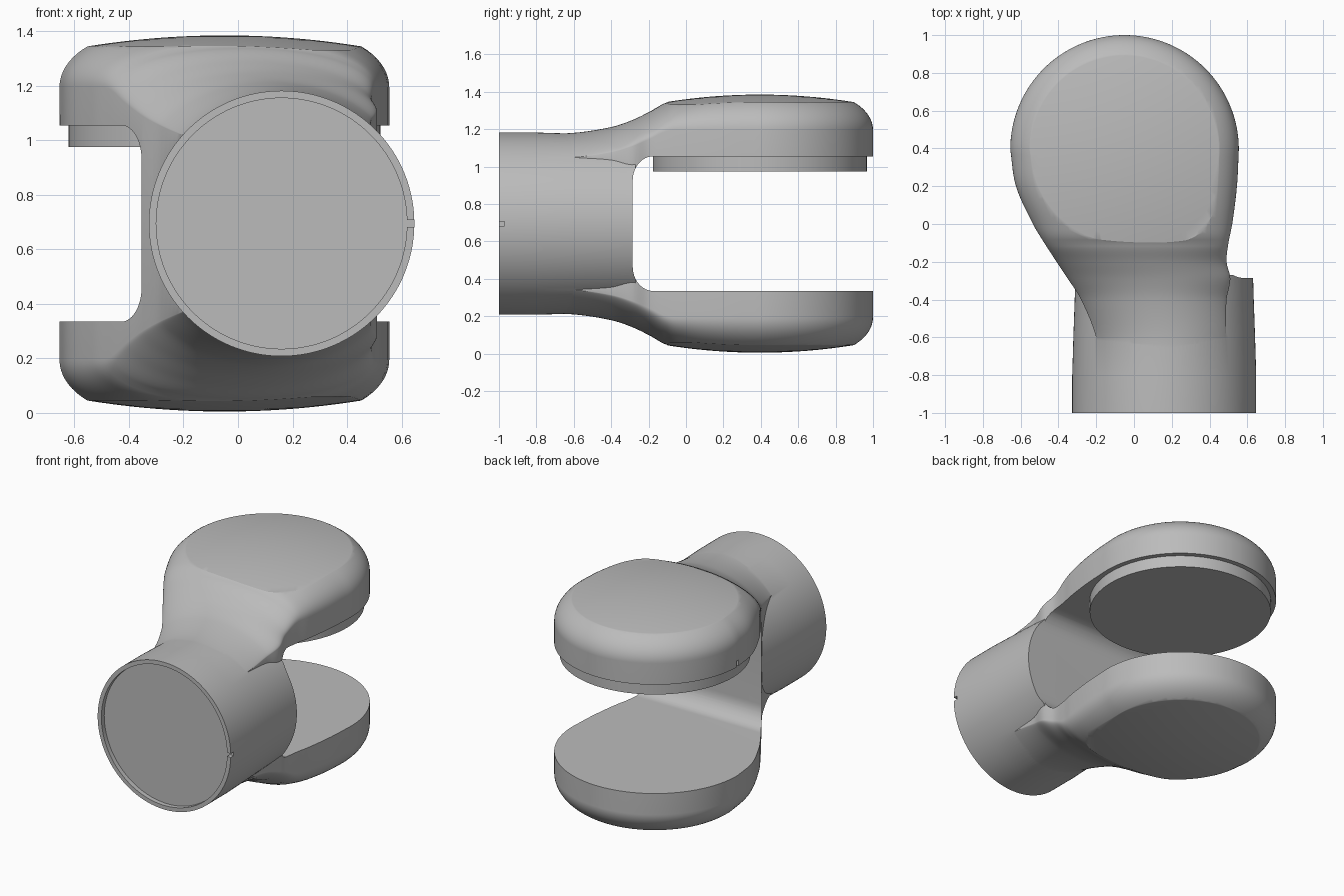
import bpy, bmesh, math
from mathutils import Matrix, Vector

cube = bpy.data.objects.get("Cube")
if cube:
    bpy.data.objects.remove(cube)

MID = 0.695                      # height of the symmetry plane
HEAD = Vector((-0.05, 0.395, 0))  # joint axis
R = 0.605                        # head radius
TUBE_X, TUBE_R = 0.16, 0.487

grey = bpy.data.materials.new("light_grey")
grey.use_nodes = True
COLOR = (0.5, 0.5, 0.5, 1)
grey.diffuse_color = COLOR
grey.node_tree.nodes["Principled BSDF"].inputs["Base Color"].default_value = COLOR


def make(name, bm):
    bmesh.ops.recalc_face_normals(bm, faces=bm.faces)
    mesh = bpy.data.meshes.new(name)
    bm.to_mesh(mesh)
    bm.free()
    mesh.materials.append(grey)
    ob = bpy.data.objects.new(name, mesh)
    bpy.context.collection.objects.link(ob)
    return ob


def loft(name, loops):
    bm = bmesh.new()
    rows = [[bm.verts.new(p) for p in loop] for loop in loops]
    n = len(rows[0])
    for a, b in zip(rows, rows[1:]):
        for i in range(n):
            j = (i + 1) % n
            bm.faces.new((a[i], a[j], b[j], b[i]))
    bm.faces.new(rows[0])
    bm.faces.new(rows[-1])
    return make(name, bm)


def lathe(name, profile, center, along_y=False, sides=128):
    """Turn (radius, distance) pairs around z, or around y."""
    turn = Matrix.Rotation(-math.pi / 2, 3, 'X') if along_y else Matrix.Identity(3)
    ring = [(math.cos(2 * math.pi * i / sides), math.sin(2 * math.pi * i / sides))
            for i in range(sides)]
    return loft(name, [[turn @ Vector((r * c, r * s, d)) + Vector(center)
                        for c, s in ring] for r, d in profile])


def box(name, center, size):
    bm = bmesh.new()
    bmesh.ops.create_cube(bm, size=1, matrix=Matrix.Translation(center) @ Matrix.Diagonal((*size, 1)))
    return make(name, bm)


def boolean(ob, other, operation):
    bpy.ops.object.select_all(action='DESELECT')
    bpy.context.view_layer.objects.active = ob
    ob.select_set(True)
    mod = ob.modifiers.new("cut", 'BOOLEAN')
    mod.object, mod.operation, mod.solver = other, operation, 'EXACT'
    bpy.ops.object.modifier_apply(modifier=mod.name)
    bpy.data.objects.remove(other)


def smooth(ob, angle=25):
    bpy.ops.object.select_all(action='DESELECT')
    bpy.context.view_layer.objects.active = ob
    ob.select_set(True)
    bpy.ops.object.shade_smooth_by_angle(angle=math.radians(angle))


# Neck stations: y, left edge, right edge, share of head shape
NECK = [(-0.8, -0.17, 0.47, 0), (-0.6, -0.2, 0.485, 0.02), (-0.4, -0.28, 0.49, 0.2),
        (-0.29, -0.35, 0.51, 0.41), (-0.2, -0.41, 0.49, 0.66), (-0.1, -0.475, 0.5, 0.97),
        (0, -0.535, 0.52, 1), (0.2, -0.625, 0.545, 1), (0.395, -0.655, 0.555, 1)]


def stations(steps=6):
    """Smooth curve through the neck stations, then the round end."""
    for k in range(len(NECK) - 1):
        p = [NECK[min(max(k + d, 0), len(NECK) - 1)] for d in (-1, 0, 1, 2)]
        span = p[2][0] - p[1][0]
        for i in range(steps):
            t = i / steps
            row = [p[1][0] + span * t]
            for c in (1, 2, 3):
                m1 = (p[2][c] - p[0][c]) / (p[2][0] - p[0][0]) * span
                m2 = (p[3][c] - p[1][c]) / (p[3][0] - p[1][0]) * span
                row.append((2*t**3 - 3*t*t + 1) * p[1][c] + (t**3 - 2*t*t + t) * m1
                           + (3*t*t - 2*t**3) * p[2][c] + (t**3 - t*t) * m2)
            yield row
    for i in range(33):
        a = math.pi / 2 * min(i / 32, 0.995)
        c = R * math.cos(a)
        yield HEAD.y + R * math.sin(a), HEAD.x - c, HEAD.x + c, 1


def shoulder(r):
    u = max(0, (r - 0.3) / 0.305)
    return 0.5 + 0.2 * math.sqrt(max(0, 1 - u * u))


def section(y, left, right, w, n=48):
    dy = max(y - HEAD.y, -0.495)
    top = []
    for i in range(n + 1):
        s = -math.cos(math.pi * i / n)
        x = (left + right) / 2 + s * (right - left) / 2
        r = math.sqrt(dy * dy + s * s * max(0, R * R - dy * dy))
        tube = math.sqrt(0.482**2 - (-0.015 + 0.345 * s)**2)
        top.append((x, w * shoulder(r) + (1 - w) * tube))
    return ([(x, y, MID + h) for x, h in top]
            + [(x, y, MID - h) for x, h in reversed(top)])


# Body: fork blended into the tube
body = loft("fork_body", [section(*s) for s in stations()])

# Shallow domes on both joint faces
dome = [(0.58 * i / 14, 0.69 - 0.16 * (0.58 * i / 14)**2) for i in range(1, 15)]
dome = [(0.005, 0.69)] + dome + [(2, 0.636)]
lens = lathe("dome_cutter", [(r, -z) for r, z in dome] + dome[::-1], (HEAD.x, HEAD.y, MID))
boolean(body, lens, 'INTERSECT')

tube = lathe("tube", [(TUBE_R, -1), (TUBE_R, -0.8), (0.481, -0.6), (0.474, -0.4), (0.47, -0.27)],
             (TUBE_X, 0, MID), along_y=True)
boolean(body, tube, 'UNION')

# Slot between the arms, with rounded inner corners
corner = [(-0.285 + 0.11 * (1 - math.sin(a)), 0.36 - 0.13 * (1 - math.cos(a)))
          for a in (math.pi / 2 * i / 12 for i in range(13))]
outline = [(1.3, 0.36)] + corner
outline += [(y, -h) for y, h in reversed(outline)]
boolean(body, loft("slot_cutter", [[(x, y, MID + h) for y, h in outline] for x in (-1.1, 1.1)]),
        'DIFFERENCE')

# Recessed tube mouth and small alignment notches
mouth = lathe("mouth_cutter", [(0.46, -1.1), (0.46, -0.97)], (TUBE_X, 0, MID), along_y=True)
boolean(body, mouth, 'DIFFERENCE')
boolean(body, box("tube_notch", (0.64, -1, MID), (0.05, 0.06, 0.025)), 'DIFFERENCE')
boolean(body, box("arm_notch", (-0.655, 0.395, 1.06), (0.04, 0.022, 0.07)), 'DIFFERENCE')
smooth(body)

# Joint disc under the upper arm
disc = lathe("joint_disc", [(0.572, 0.975), (0.572, 1.06)], HEAD)
smooth(disc)
